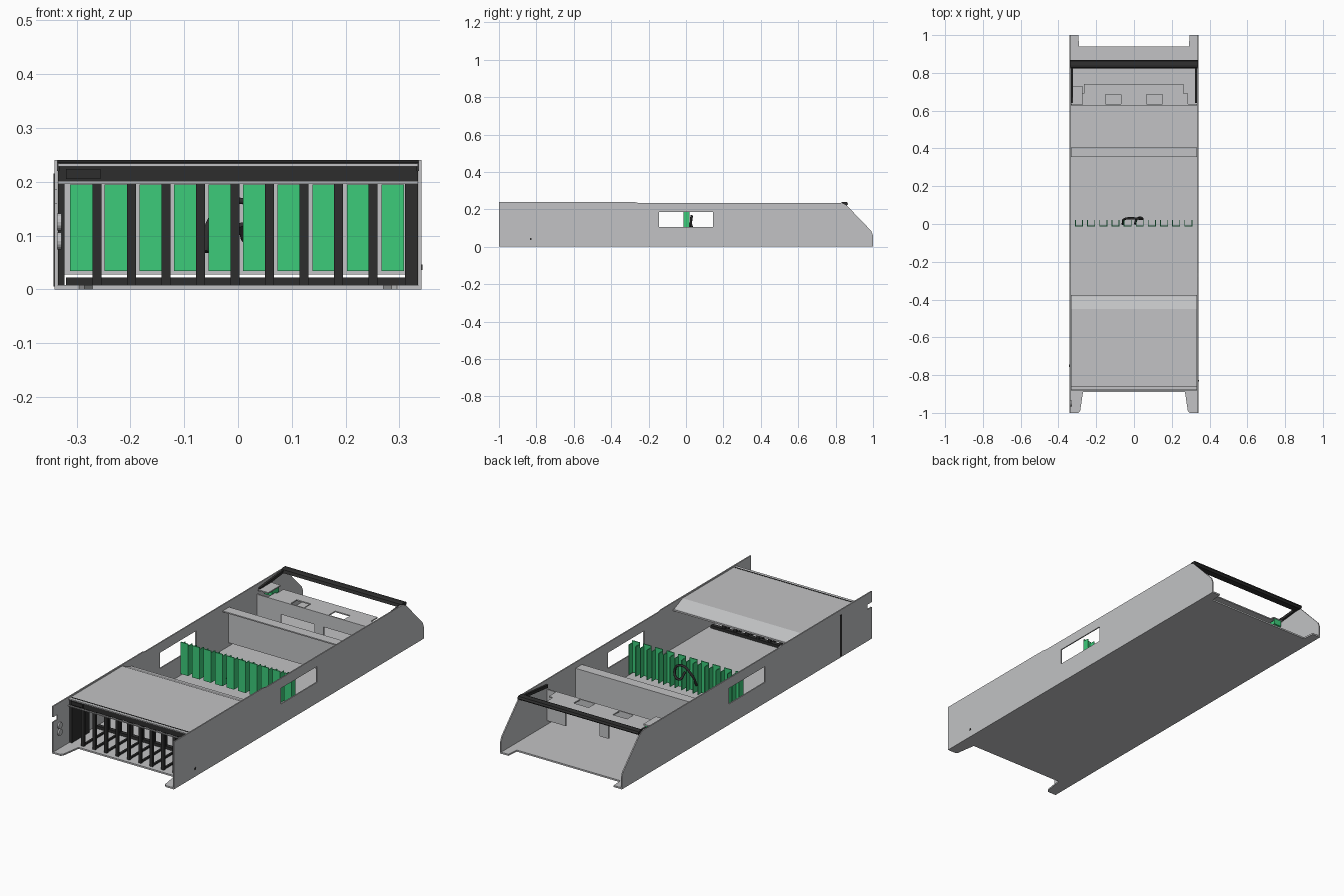
import bpy, bmesh
from mathutils import Vector

cube = bpy.data.objects.get("Cube")
if cube:
    bpy.data.objects.remove(cube, do_unlink=True)


def material(name, color):
    m = bpy.data.materials.new(name)
    m.use_nodes = True
    m.diffuse_color = (*color, 1)
    bsdf = next(n for n in m.node_tree.nodes if n.type == 'BSDF_PRINCIPLED')
    bsdf.inputs["Base Color"].default_value = (*color, 1)
    return m


STEEL = material("light grey steel", (0.54, 0.545, 0.555))
DARK = material("black plastic", (0.027, 0.027, 0.027))
GREEN = material("green board", (0.045, 0.6, 0.195))


def finish(name, bm, mat):
    bmesh.ops.recalc_face_normals(bm, faces=bm.faces)
    mesh = bpy.data.meshes.new(name)
    bm.to_mesh(mesh)
    bm.free()
    mesh.materials.append(mat)
    ob = bpy.data.objects.new(name, mesh)
    bpy.context.scene.collection.objects.link(ob)
    return ob


def boxes(name, mat, *ranges):
    """One object from boxes given as (x0, x1, y0, y1, z0, z1)."""
    bm = bmesh.new()
    for x0, x1, y0, y1, z0, z1 in ranges:
        vs = bmesh.ops.create_cube(bm, size=1)["verts"]
        for v in vs:
            v.co = Vector((x1 if v.co.x > 0 else x0,
                           y1 if v.co.y > 0 else y0,
                           z1 if v.co.z > 0 else z0))
    return finish(name, bm, mat)


def prism(name, mat, points, axis, lo, hi):
    """Extrude a 2D outline along x (points are y, z) or z (points are x, y)."""
    bm = bmesh.new()
    place = (lambda a, b: (lo, a, b)) if axis == 'x' else (lambda a, b: (a, b, lo))
    face = bm.faces.new([bm.verts.new(place(a, b)) for a, b in points])
    new = bmesh.ops.extrude_face_region(bm, geom=[face])["geom"]
    offset = (hi - lo, 0, 0) if axis == 'x' else (0, 0, hi - lo)
    bmesh.ops.translate(bm, verts=[g for g in new if isinstance(g, bmesh.types.BMVert)], vec=offset)
    return finish(name, bm, mat)


def cut(ob, cutter):
    cutter.hide_render = True
    mod = ob.modifiers.new("cut", 'BOOLEAN')
    mod.object = cutter
    mod.operation = 'DIFFERENCE'
    mod.solver = 'EXACT'
    bpy.context.view_layer.update()
    deps = bpy.context.evaluated_depsgraph_get()
    mesh = bpy.data.meshes.new_from_object(ob.evaluated_get(deps))
    ob.modifiers.clear()
    ob.data = mesh
    bpy.data.objects.remove(cutter, do_unlink=True)


def rod(name, mat, points, radius):
    curve = bpy.data.curves.new(name, 'CURVE')
    curve.dimensions = '3D'
    curve.bevel_depth = radius
    curve.bevel_resolution = 2
    curve.resolution_u = 6
    curve.use_fill_caps = True
    sp = curve.splines.new('BEZIER')
    sp.bezier_points.add(len(points) - 1)
    for bp, p in zip(sp.bezier_points, points):
        bp.co = p
        bp.handle_left_type = bp.handle_right_type = 'AUTO'
    curve.materials.append(mat)
    ob = bpy.data.objects.new(name, curve)
    bpy.context.scene.collection.objects.link(ob)


# Floor with tapered ears at the front and short tongues at the back
half = [(0.27, -0.89), (0.285, -0.99), (0.295, -1), (0.338, -1),
        (0.338, 1), (0.295, 1), (0.29, 0.94)]
prism("floor", STEEL, half + [(-x, y) for x, y in reversed(half)], 'z', 0, 0.008)

# Side walls with a window, sloped at the back
profile = [(-1, 0), (1, 0), (1, 0.06), (0.99, 0.085), (0.86, 0.22), (0.83, 0.235),
           (-0.26, 0.235), (-0.28, 0.24), (-1, 0.24)]
for side, x0 in (("right", -0.341), ("left", 0.335)):
    wall = prism(side + "_wall", STEEL, profile, 'x', x0, x0 + 0.006)
    cut(wall, boxes("window_cutter", STEEL, (x0 - 0.1, x0 + 0.1, -0.145, 0.145, 0.105, 0.185)))
    if side == "right":
        cut(wall, boxes("notch_cutter", STEEL, (x0 - 0.1, x0 + 0.1, -1.1, -0.965, 0.16, 0.185)))

# Front cover, bending down to a lip at its rear edge
cover = [(-0.88, 0.228), (-0.88, 0.234), (-0.45, 0.234), (-0.385, 0.206),
         (-0.375, 0.206), (-0.375, 0.198), (-0.39, 0.198), (-0.45, 0.228)]
prism("front_cover", STEEL, cover, 'x', -0.334, 0.334)
boxes("cover_seam", DARK, (-0.33, 0.33, -0.864, -0.859, 0.233, 0.2355))
boxes("cover_front_lip", STEEL, (-0.334, 0.334, -0.882, -0.876, 0.196, 0.201))

# Dark card cage behind the front opening
boxes("cage_top_bar", DARK, (-0.333, 0.333, -0.872, -0.845, 0.2, 0.228),
      (-0.32, -0.255, -0.878, -0.86, 0.205, 0.224))
posts = [-0.262 + 0.0641 * i for i in range(9)]
boxes("cage_posts", DARK, *[(x - 0.008, x + 0.008, y, y + 0.012, 0.008, 0.2)
                            for x in posts for y in (-0.87, -0.67)])
boxes("cage_rails", DARK, *[(x - 0.005, x + 0.005, -0.86, -0.66, 0.008, 0.016) for x in posts])
boxes("cage_rear_strip", DARK, (-0.32, 0.32, -0.675, -0.655, 0.008, 0.022))
boxes("cage_side_panels", DARK, (-0.334, -0.322, -0.87, -0.73, 0.008, 0.22),
      (0.31, 0.334, -0.87, -0.73, 0.008, 0.22))
boxes("wall_slit", DARK, (-0.343, -0.34, -0.757, -0.743, 0.005, 0.215))
boxes("wall_screw", DARK, (0.34, 0.343, -0.835, -0.825, 0.036, 0.046))

# Round knobs on the right ear
for z in (0.09, 0.125):
    bm = bmesh.new()
    bmesh.ops.create_cone(bm, cap_ends=True, segments=16, radius1=0.016, radius2=0.016, depth=0.008)
    knob = finish("ear_knob", bm, STEEL)
    knob.rotation_euler.y = 1.5708
    knob.location = (-0.332, -0.95, z)

# Row of ten green channel boards, open towards the back
boards = []
for i in range(10):
    x = -0.312 + 0.0643 * i
    boards += [(x, x + 0.042, -0.014, -0.009, 0.034, 0.195),
               (x, x + 0.004, -0.009, 0.02, 0.034, 0.185),
               (x + 0.038, x + 0.042, -0.009, 0.02, 0.034, 0.185)]
boxes("green_boards", GREEN, *boards)

# Cable loop behind the boards
rod("cable", DARK, [(-0.06, 0.0, 0.07), (-0.05, 0.026, 0.13), (0, 0.03, 0.165),
                    (0.045, 0.026, 0.13), (0.02, 0.03, 0.09), (0.005, 0, 0.12)], 0.006)

# Middle partition with a folded top
boxes("partition", STEEL, (-0.334, 0.334, 0.4, 0.406, 0.028, 0.205),
      (-0.334, 0.334, 0.355, 0.406, 0.2, 0.206))

# Rear bulkhead with two openings and a slotted top flange
boxes("rear_bulkhead", STEEL, (-0.334, 0.334, 0.628, 0.634, 0.12, 0.186),
      *[(a, b, 0.628, 0.634, 0.028, 0.12) for a, b in ((-0.334, -0.2), (-0.01, 0.04), (0.23, 0.334))])
boxes("rear_flange", STEEL, (-0.265, 0.262, 0.685, 0.742, 0.18, 0.186),
      *[(a, b, 0.63, 0.69, 0.18, 0.186) for a, b in ((-0.275, -0.15), (-0.07, 0.065), (0.15, 0.285))])
boxes("corner_plate", STEEL, (-0.33, -0.272, 0.63, 0.73, 0.204, 0.21))
boxes("corner_connector", GREEN, (-0.322, -0.28, 0.67, 0.728, 0.175, 0.204))

# Dark carrying handle across the back with arms along the walls
handle = [(0.822, 0.222), (0.828, 0.236), (0.84, 0.24), (0.862, 0.238), (0.867, 0.228), (0.858, 0.22)]
prism("handle_bar", DARK, handle, 'x', -0.338, 0.338)
arm = [(0.64, 0.2), (0.64, 0.215), (0.83, 0.234), (0.85, 0.222)]
for x in (-0.334, 0.324):
    prism("handle_arm", DARK, arm, 'x', x, x + 0.01)
